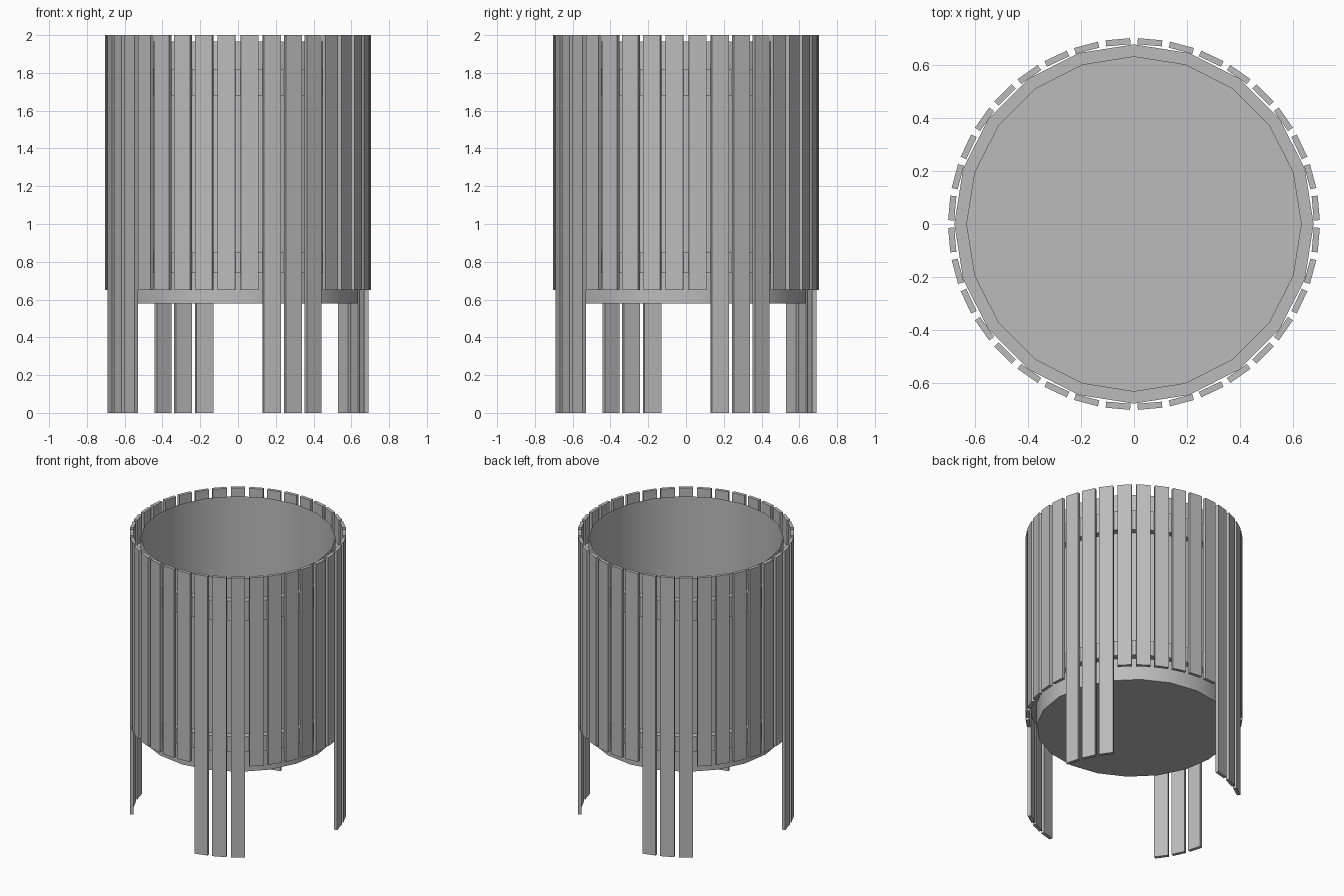
import bpy
import bmesh
from math import cos, sin, radians, tau
from mathutils import Matrix

cube = bpy.data.objects.get("Cube")
if cube:
    bpy.data.objects.remove(cube, do_unlink=True)

grey = bpy.data.materials.new("plain grey")
grey.use_nodes = True
grey.diffuse_color = (0.5, 0.5, 0.5, 1)
grey.node_tree.nodes["Principled BSDF"].inputs["Base Color"].default_value = grey.diffuse_color

SIDES = 20          # facets of the round tub
SLATS = 36          # slats around the tub
TUB_R, HOOP_R = 0.633, 0.68
SLAT_IN, SLAT_OUT, SLAT_W = 0.679, 0.702, 0.093
TOP, SLAT_BOTTOM = 2.0, 0.65


def finish(bm, name, smooth=False):
    mesh = bpy.data.meshes.new(name)
    bm.to_mesh(mesh)
    bm.free()
    mesh.materials.append(grey)
    obj = bpy.data.objects.new(name, mesh)
    bpy.context.collection.objects.link(obj)
    if smooth:
        bpy.ops.object.select_all(action='DESELECT')
        obj.select_set(True)
        bpy.context.view_layer.objects.active = obj
        bpy.ops.object.shade_smooth_by_angle(angle=radians(30))
    return obj


def lathe(name, profile, floor=False):
    """Turn a (radius, z) profile, listed from bottom to top, around z."""
    bm = bmesh.new()
    rings = [[bm.verts.new((r * cos(tau * i / SIDES), r * sin(tau * i / SIDES), z))
              for i in range(SIDES)] for r, z in profile]
    for low, high in zip(rings, rings[1:]):
        for i in range(SIDES):
            j = (i + 1) % SIDES
            bm.faces.new((low[i], low[j], high[j], high[i]))
    if floor:
        bm.faces.new(rings[0][::-1])
    return finish(bm, name, smooth=True)


def slat(name, angle, bottom):
    """One upright board facing outwards; angle runs from the front towards +x."""
    bm = bmesh.new()
    bmesh.ops.create_cube(bm, size=1)
    bmesh.ops.scale(bm, vec=(SLAT_W, SLAT_OUT - SLAT_IN, TOP - bottom), verts=bm.verts)
    bmesh.ops.translate(bm, vec=(0, -(SLAT_IN + SLAT_OUT) / 2, (TOP + bottom) / 2), verts=bm.verts)
    bmesh.ops.rotate(bm, matrix=Matrix.Rotation(radians(angle), 3, 'Z'), verts=bm.verts)
    return finish(bm, name)


# Thin-walled tub with a closed floor
lathe("tub", [(TUB_R, 0.58), (TUB_R, 1.965)], floor=True)

# Hoops between the tub and the slats
for name, low, high in (("lower_hoop", 0.74, 0.85), ("upper_hoop", 1.68, 1.82)):
    lathe(name, [(TUB_R, low), (HOOP_R, low), (HOOP_R, high), (TUB_R, high)])

# Slats all round; three in every quarter reach the ground as legs
step = 360 / SLATS
for i in range(SLATS):
    is_leg = i % 9 in (1, 2, 3)
    slat("leg_slat" if is_leg else "slat", (i + 0.5) * step, 0 if is_leg else SLAT_BOTTOM)
